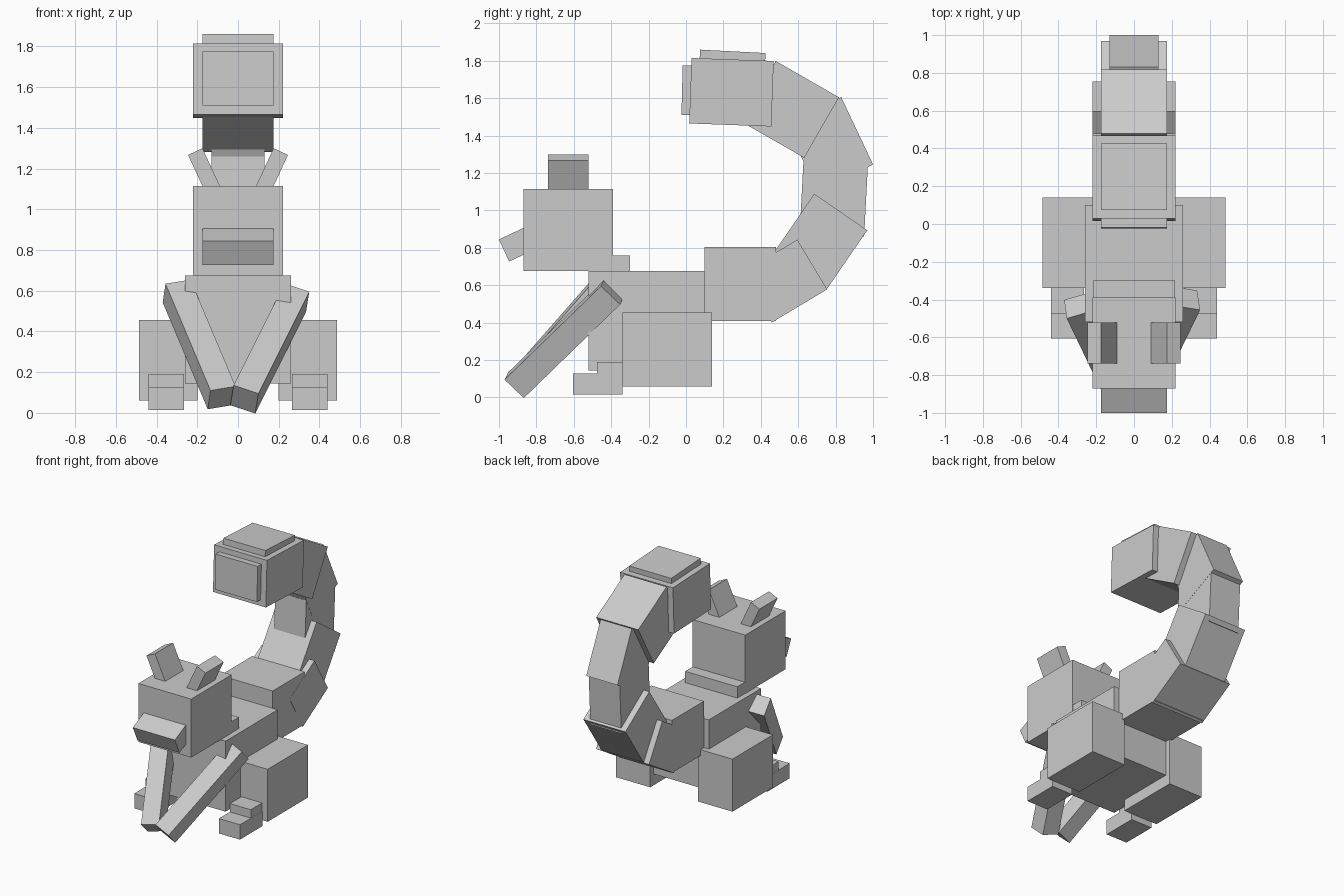
import bpy
from mathutils import Vector, Matrix

cube = bpy.data.objects.get("Cube")
if cube:
    bpy.data.objects.remove(cube, do_unlink=True)

grey = bpy.data.materials.new("plain_grey")
grey.use_nodes = True
GREY = (0.6, 0.6, 0.6, 1.0)
grey.diffuse_color = GREY
grey.node_tree.nodes["Principled BSDF"].inputs["Base Color"].default_value = GREY


def block(name, centre, axes, size):
    """Box with its own three axes, given as unit vectors."""
    bpy.ops.mesh.primitive_cube_add(size=1)
    ob = bpy.context.object
    ob.name = name
    turn = Matrix(axes).transposed()
    ob.data.transform(Matrix.Translation(centre) @ turn.to_4x4() @ Matrix.Diagonal((*size, 1)))
    ob.data.materials.append(grey)
    return ob


def box(name, x, y, z):
    """Upright box from its ranges along x, y and z."""
    lo, hi = Vector((x[0], y[0], z[0])), Vector((x[1], y[1], z[1]))
    return block(name, (lo + hi) / 2, Matrix.Identity(3), hi - lo)


def segment(name, start, end, thick, half):
    """Box along a line in the middle plane, given as (y, z) points."""
    a, b = Vector((0, *start)), Vector((0, *end))
    along = (b - a).normalized()
    side = Vector((1, 0, 0))
    return block(name, (a + b) / 2, (side, along, side.cross(along)),
                 (2 * half, (b - a).length, thick))


def arm(name, top, tip, back, width, depth):
    """Slanted bar from its outer front edge and the direction of its depth."""
    top, tip = Vector(top), Vector(tip)
    u = (top - tip).normalized()
    d = Vector(back)
    d = (d - d.dot(u) * u).normalized()
    w = u.cross(d)
    if w.x * top.x > 0:
        w.negate()
    if u.cross(d).dot(w) > 0:
        axes, size = (u, d, w), ((top - tip).length, depth, width)
    else:
        axes, size = (d, u, w), (depth, (top - tip).length, width)
    return block(name, (top + tip) / 2 + d * depth / 2 + w * width / 2, axes, size)


# Body and head
box("body", (-0.26, 0.26), (-0.52, 0.10), (0.145, 0.675))
box("neck", (-0.217, 0.217), (-0.52, -0.30), (0.66, 0.76))
box("head", (-0.22, 0.22), (-0.87, -0.39), (0.675, 1.115))
segment("snout", (-0.973, 0.786), (-0.80, 0.867), 0.13, 0.175)

# Ears, hind legs and feet on both sides
for name, s in (("left", 1), ("right", -1)):
    out = Vector((0.42 * s, 0, 0.907)).normalized()
    depth = Vector((0, 1, 0))
    block(name + "_ear", Vector((0.21 * s, -0.63, 1.283)) - out * 0.14,
          (depth.cross(out), depth, out), (0.078, 0.215, 0.28))

    def span(a, b):
        return sorted((a * s, b * s))

    box(name + "_thigh", span(0.20, 0.485), (-0.34, 0.14), (0.06, 0.455))
    box(name + "_toes", span(0.265, 0.44), (-0.605, -0.34), (0.015, 0.127))
    box(name + "_ankle", span(0.266, 0.439), (-0.475, -0.33), (0.10, 0.19))

# Forelegs meeting in a V, slightly uneven
arm("left_foreleg", (0.35, -0.455, 0.595), (0.10, -0.97, 0.095), (-0.1, 0.73, -0.66), 0.13, 0.143)
arm("right_foreleg", (-0.356, -0.50, 0.634), (-0.135, -0.96, 0.11), (-0.1, 0.72, -0.68), 0.13, 0.135)

# Tail curling up and forward
box("tail_base", (-0.219, 0.219), (0.10, 0.48), (0.41, 0.805))
segment("tail_lower", (0.379, 0.534), (0.675, 0.711), 0.31, 0.22)
segment("tail_bend", (0.6125, 0.6785), (0.8275, 0.9915), 0.344, 0.175)
segment("tail_middle", (0.78, 0.87), (0.80, 1.25), 0.345, 0.129)
segment("tail_upper", (0.851, 1.175), (0.681, 1.535), 0.33, 0.13)
segment("tail_top", (0.725, 1.443), (0.387, 1.637), 0.373, 0.175)

# Block at the tail end with raised panels
segment("tail_tip", (0.0235, 1.64), (0.4625, 1.624), 0.35, 0.22)
segment("tip_front_panel", (-0.021, 1.643), (0.10, 1.64), 0.265, 0.175)
segment("tip_top_panel", (0.074, 1.832), (0.424, 1.814), 0.055, 0.175)
